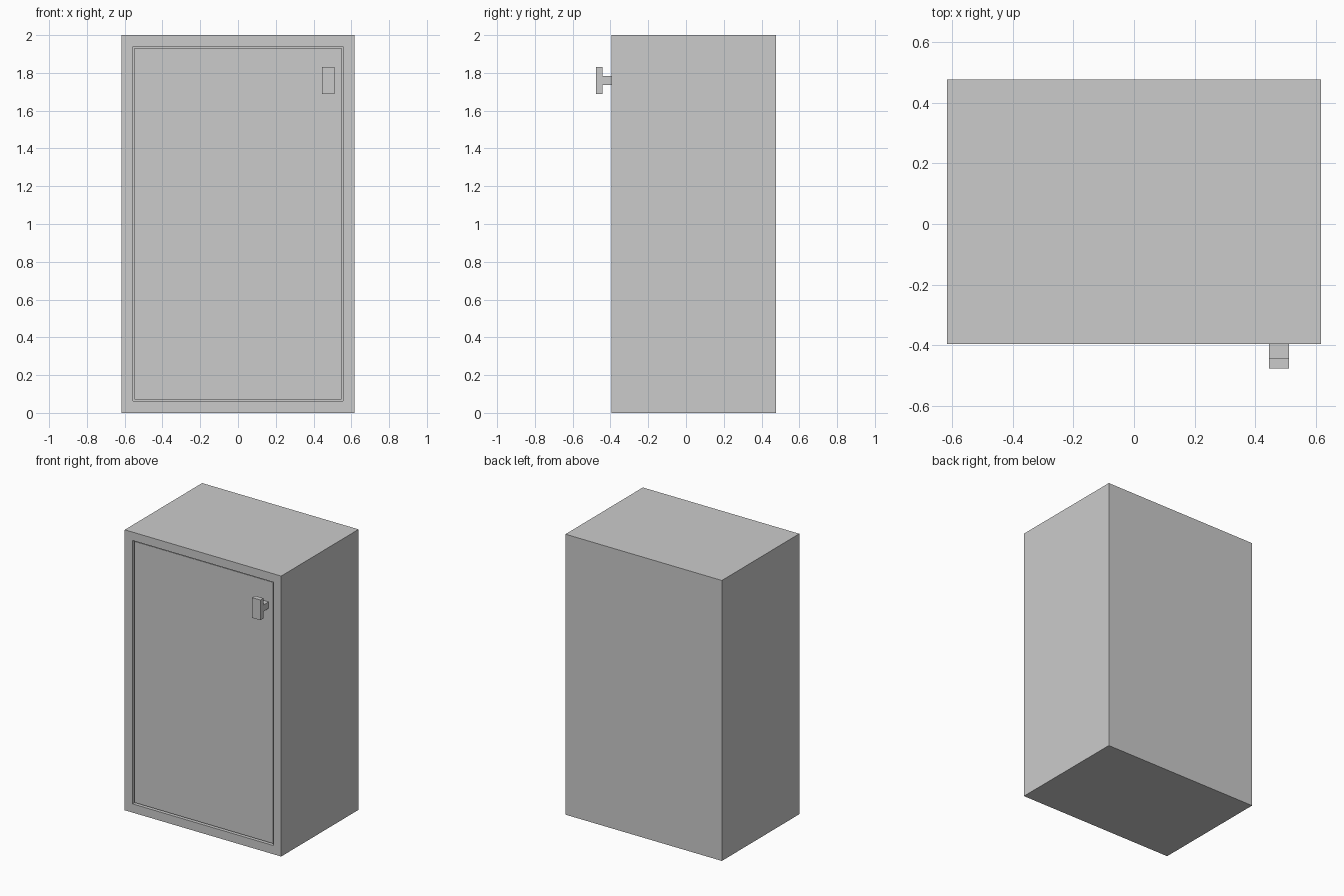
import bpy
import bmesh

if "Cube" in bpy.data.objects:
    bpy.data.objects.remove(bpy.data.objects["Cube"])

HALF_W, HEIGHT = 0.617, 2.0
FRONT, BACK = -0.395, 0.477
WALL = 0.062


def box(name, x, y, z):
    """Axis-aligned box from (min, max) ranges."""
    bm = bmesh.new()
    bmesh.ops.create_cube(bm, size=1)
    for v in bm.verts:
        v.co = [r[0] + (c + 0.5) * (r[1] - r[0]) for r, c in zip((x, y, z), v.co)]
    mesh = bpy.data.meshes.new(name)
    bm.to_mesh(mesh)
    bm.free()
    obj = bpy.data.objects.new(name, mesh)
    bpy.context.collection.objects.link(obj)
    return obj


# Cabinet shell, hollowed out from the front
cabinet = box("cabinet_shell", (-HALF_W, HALF_W), (FRONT, BACK), (0, HEIGHT))
cutter = box("interior_cutter", (-HALF_W + WALL, HALF_W - WALL),
             (FRONT - 0.1, BACK - WALL), (WALL, HEIGHT - 0.06))
cutter.hide_render = True
cutter.hide_set(True)
hollow = cabinet.modifiers.new("hollow", 'BOOLEAN')
hollow.operation = 'DIFFERENCE'
hollow.solver = 'EXACT'
hollow.object = cutter

# Inset door with a thin gap all round
GAP = 0.008
DOOR_Y = FRONT + 0.01
box("door", (-HALF_W + WALL + GAP, HALF_W - WALL - GAP),
    (DOOR_Y, DOOR_Y + 0.05), (WALL + GAP, HEIGHT - 0.06 - GAP))

# T-shaped handle: short stem and upright grip, same width
HANDLE_X = (0.445, 0.511)
box("handle_stem", HANDLE_X, (-0.443, DOOR_Y), (1.737, 1.784))
box("handle_grip", HANDLE_X, (-0.477, -0.443), (1.688, 1.832))
